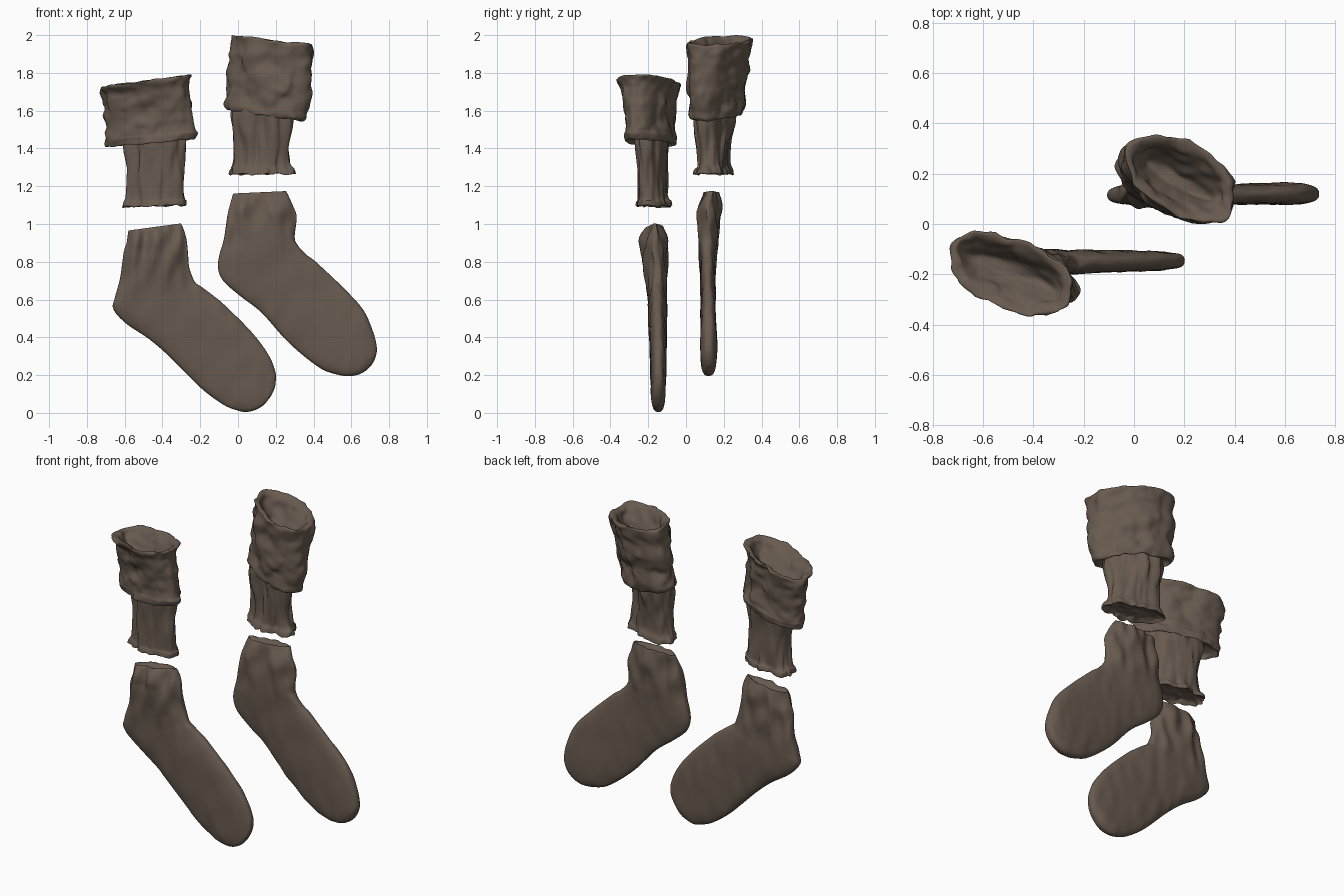
import bpy, bmesh, math
from mathutils import Vector, noise

brown = bpy.data.materials.new("dark brown wool")
brown.diffuse_color = (0.14, 0.105, 0.08, 1)
SIDES, STEPS = 72, 7


def smooth_rows(rows):
    """Catmull-Rom interpolation between rows of section parameters."""
    out = []
    for i in range(len(rows) - 1):
        p0, p1 = rows[max(i - 1, 0)], rows[i]
        p2, p3 = rows[i + 1], rows[min(i + 2, len(rows) - 1)]
        for s in range(STEPS):
            t = s / STEPS
            out.append([0.5 * (2 * b + (c - a) * t + (2 * a - 5 * b + 4 * c - d) * t * t
                               + (3 * b - a - 3 * c + d) * t ** 3)
                        for a, b, c, d in zip(p0, p1, p2, p3)])
    out.append(list(rows[-1]))
    return out


def loft(name, rings):
    """Skin a list of closed rings and cap both ends."""
    bm = bmesh.new()
    vs = [[bm.verts.new(p) for p in ring] for ring in rings]
    for a, b in zip(vs, vs[1:]):
        for i in range(SIDES):
            j = (i + 1) % SIDES
            bm.faces.new((a[i], a[j], b[j], b[i]))
    bm.faces.new(vs[0])
    bm.faces.new(vs[-1])
    bmesh.ops.recalc_face_normals(bm, faces=bm.faces)
    me = bpy.data.meshes.new(name)
    bm.to_mesh(me)
    bm.free()
    me.materials.append(brown)
    for f in me.polygons:
        f.use_smooth = True
    bpy.context.collection.objects.link(bpy.data.objects.new(name, me))


def spow(v, e):
    return math.copysign(abs(v) ** e, v)


def sock(name, rows, ankle_z):
    """Flat sock: rows are heel-side x,z, instep-side x,z, centre y, half thickness."""
    rings = []
    for xa, za, xb, zb, yc, th in smooth_rows(rows):
        ring = []
        for i in range(SIDES):
            a = 2 * math.pi * i / SIDES
            u, w = spow(math.cos(a), 0.8), spow(math.sin(a), 0.75)
            x = (xa + xb) / 2 + u * (xb - xa) / 2
            z = (za + zb) / 2 + u * (zb - za) / 2
            # gathers round the ankle, nearly smooth on the foot
            amp = 0.006 + 0.034 * min(max((z - ankle_z) / 0.3, 0), 1)
            n = noise.noise(Vector((x * 17, w, z * 7)))
            ring.append((x, yc + w * max(th, 0.001) + amp * n * min(th / 0.05, 1), z))
        rings.append(ring)
    loft(name, rings)


def sleeve(name, rows, amp, freq):
    """Round part: rows are centre x,y,z, radii, turn in degrees, slope along x."""
    rings = []
    for cx, cy, cz, rx, ry, deg, slope in smooth_rows(rows):
        ca, sa = math.cos(math.radians(deg)), math.sin(math.radians(deg))
        ring = []
        for i in range(SIDES):
            a = 2 * math.pi * i / SIDES
            u, v = rx * math.cos(a), ry * math.sin(a)
            dx, dy = u * ca - v * sa, u * sa + v * ca
            p = Vector((cx + dx, cy + dy, cz + slope * dx))
            q = Vector((p.x * freq[0], p.y * freq[0], p.z * freq[1]))
            n = noise.noise(q) + 0.5 * noise.noise(q * 2.3)
            out = Vector((dx, dy, 0)).normalized() * amp * n * min(ry / 0.08, 1)
            lift = Vector((0, 0, 0.35 * amp * noise.noise(q * 1.7)))
            ring.append(p + out + lift)
        rings.append(ring)
    loft(name, rings)


# Left sock: recessed mouth, ankle, heel, foot, rounded toe
sock("left_sock", [
    (-.52, .955, -.36, .975, -.16, .005), (-.57, .955, -.31, .99, -.16, .025),
    (-.58, .963, -.30, 1.0, -.16, .036), (-.59, .90, -.275, .93, -.17, .056),
    (-.605, .85, -.265, .85, -.167, .058), (-.625, .71, -.26, .78, -.16, .056),
    (-.652, .61, -.245, .73, -.155, .052), (-.66, .55, -.225, .69, -.152, .05),
    (-.595, .475, -.19, .665, -.15, .05), (-.47, .39, -.13, .62, -.15, .048),
    (-.36, .295, -.07, .57, -.15, .046), (-.20, .135, .07, .43, -.147, .043),
    (-.08, .045, .16, .31, -.147, .04), (0, .012, .197, .22, -.147, .037),
    (.045, .005, .20, .17, -.147, .033), (.09, .015, .193, .13, -.15, .026),
    (.125, .033, .175, .09, -.152, .016), (.145, .05, .16, .07, -.152, .004)], .62)

# Right sock
sock("right_sock", [
    (.04, 1.147, .19, 1.155, .13, .005), (-.015, 1.15, .245, 1.16, .13, .02),
    (-.025, 1.16, .255, 1.172, .13, .033), (-.04, 1.11, .285, 1.11, .126, .043),
    (-.055, 1.05, .31, 1.04, .122, .05), (-.075, .92, .30, .93, .118, .051),
    (-.10, .83, .315, .89, .116, .048), (-.105, .76, .335, .865, .116, .045),
    (-.075, .695, .365, .835, .116, .042), (.01, .62, .40, .81, .116, .04),
    (.125, .53, .45, .765, .116, .039), (.27, .37, .55, .67, .118, .04),
    (.43, .24, .66, .55, .12, .043), (.53, .202, .715, .43, .12, .043),
    (.59, .195, .735, .345, .12, .038), (.635, .202, .728, .295, .12, .028),
    (.675, .222, .71, .257, .12, .015), (.685, .232, .70, .245, .12, .004)], .84)

# Lower tubes with a flared hem, tops hidden in the cuffs
sleeve("left_tube", [
    (-.455, -.17, 1.115, .02, .01, -12, 0), (-.455, -.17, 1.112, .13, .06, -12, 0),
    (-.455, -.17, 1.095, .172, .085, -12, .02), (-.455, -.17, 1.118, .17, .084, -12, .02),
    (-.45, -.175, 1.15, .152, .073, -12, 0), (-.445, -.18, 1.3, .15, .07, -14, 0),
    (-.44, -.18, 1.42, .165, .075, -16, 0), (-.44, -.18, 1.5, .16, .075, -18, 0)],
    .03, (16, 3))
sleeve("right_tube", [
    (.125, .145, 1.285, .02, .01, -15, 0), (.125, .145, 1.28, .13, .06, -15, 0),
    (.125, .145, 1.263, .174, .088, -15, .02), (.125, .145, 1.285, .17, .086, -15, .02),
    (.125, .145, 1.32, .152, .074, -15, 0), (.127, .147, 1.42, .15, .076, -18, 0),
    (.125, .155, 1.58, .163, .093, -22, 0), (.13, .16, 1.64, .15, .085, -25, 0)],
    .03, (16, 3))

# Folded cuffs: underside, rolled lip, outer wall, rim, slumped inside
sleeve("left_cuff", [
    (-.45, -.18, 1.475, .14, .065, -20, .09), (-.46, -.185, 1.45, .22, .10, -20, .09),
    (-.466, -.186, 1.428, .248, .108, -20, .09), (-.466, -.187, 1.46, .254, .112, -20, .09),
    (-.47, -.187, 1.49, .245, .104, -20, .09), (-.475, -.188, 1.60, .246, .106, -21, .1),
    (-.485, -.193, 1.70, .25, .118, -22, .13), (-.49, -.197, 1.755, .263, .138, -22, .14),
    (-.49, -.195, 1.75, .232, .108, -22, .14), (-.485, -.195, 1.70, .20, .065, -22, .12),
    (-.48, -.19, 1.65, .15, .03, -22, .1), (-.48, -.19, 1.64, .03, .005, -22, 0)],
    .024, (10, 11))
sleeve("right_cuff", [
    (.135, .16, 1.61, .13, .07, -25, -.13), (.138, .16, 1.595, .18, .095, -26, -.15),
    (.145, .162, 1.575, .208, .108, -27, -.15), (.152, .163, 1.605, .23, .114, -27, -.14),
    (.16, .165, 1.68, .241, .118, -27, -.12), (.167, .17, 1.78, .244, .125, -28, -.1),
    (.178, .177, 1.90, .235, .138, -29, -.1), (.183, .18, 1.968, .235, .148, -30, -.11),
    (.183, .18, 1.96, .205, .115, -30, -.1), (.18, .178, 1.90, .175, .075, -30, -.05),
    (.175, .175, 1.83, .13, .035, -30, 0), (.175, .175, 1.82, .03, .005, -30, 0)],
    .028, (9, 9))
